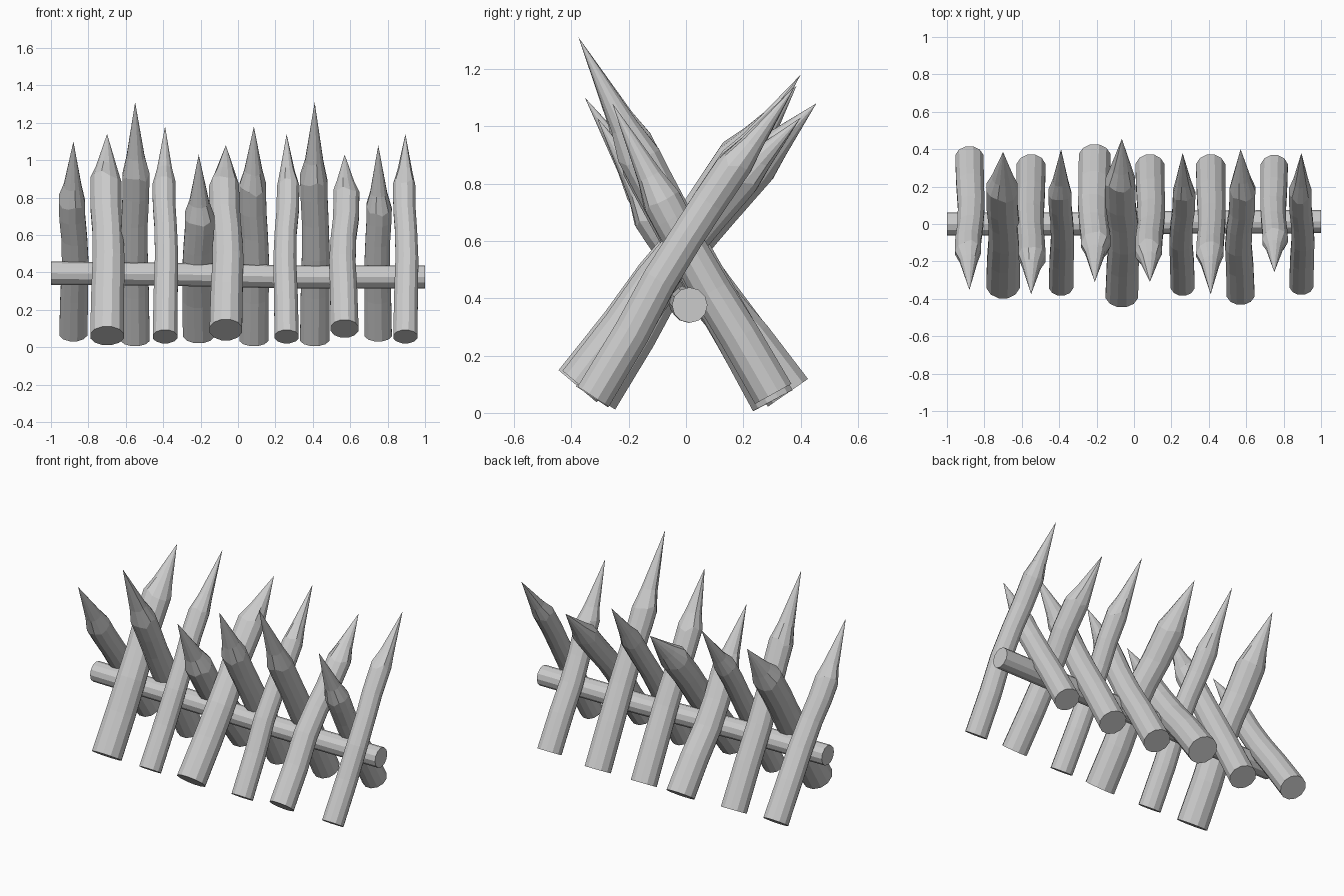
import bpy, bmesh, math, random
from mathutils import Vector

if "Cube" in bpy.data.objects:
    bpy.data.objects.remove(bpy.data.objects["Cube"])

random.seed(4)
SIDES = 12


def finish(name, bm):
    bmesh.ops.recalc_face_normals(bm, faces=bm.faces)
    me = bpy.data.meshes.new(name)
    bm.to_mesh(me)
    bm.free()
    bpy.context.collection.objects.link(bpy.data.objects.new(name, me))


def skin(name, rings, tip=None):
    """Bridge a list of rings; close with caps or a sharp tip."""
    bm = bmesh.new()
    vs = [[bm.verts.new(p) for p in ring] for ring in rings]
    bm.faces.new(vs[0][::-1])
    for a, b in zip(vs, vs[1:]):
        for i in range(SIDES):
            j = (i + 1) % SIDES
            bm.faces.new((a[i], a[j], b[j], b[i]))
    if tip is None:
        bm.faces.new(vs[-1])
    else:
        t = bm.verts.new(tip)
        for i in range(SIDES):
            bm.faces.new((vs[-1][i], vs[-1][(i + 1) % SIDES], t))
    finish(name, bm)


def stake(name, x, r, y_edge, z_low, tip_y, tip_z, shoulder, bow, sway):
    tip = Vector((x, tip_y, tip_z))
    sign = math.copysign(1, y_edge)
    # place the foot so its cut disc touches the measured outer edge and lowest point
    ang = 0.6
    for _ in range(8):
        foot = Vector((x, y_edge - sign * r * math.cos(ang), z_low + r * math.sin(ang)))
        d = tip - foot
        ang = math.atan2(abs(d.y), d.z)
    axis = d.normalized()
    side = Vector((1, 0, 0))
    depth = Vector((0, -axis.z, axis.y))
    s = shoulder
    # position along length, radius factor, depth bend, sideways bend, raggedness
    spec = [(0, 1, 0, 0, 0), (.2, .98, .3, .4, 0), (.36, .95, .9, 1, 0),
            (.5, .91, 1, .5, 0), (.61, .92, 1, -.6, 0),
            (s, .93, .9, -.8, 1), (s + .075, .62, .6, -.4, .3)]
    rag = [random.uniform(-.022, .022) for _ in range(SIDES)]
    rings = []
    for t, f, b, w, j in spec:
        c = foot + d * t + depth * bow * b + side * sway * w
        ring = []
        for i in range(SIDES):
            a = 2 * math.pi * (i + .5) / SIDES
            ring.append(c + (side * math.cos(a) + depth * math.sin(a)) * r * f
                        + axis * rag[i] * j)
        rings.append(ring)
    skin(name, rings, tip)


# x, radius, foot outer y, foot lowest z, tip y, tip z, shoulder, bow, sway
stakes = [
    (-.88, .078, .417, .03, -.353, 1.10, .70, .010, .010),
    (-.70, .093, -.40, .01, .385, 1.14, .75, .025, .008),
    (-.55, .080, .374, .005, -.375, 1.31, .70, .010, -.006),
    (-.39, .068, -.385, .02, .40, 1.18, .71, .025, .008),
    (-.21, .088, .428, .02, -.31, 1.03, .67, .030, -.008),
    (-.065, .090, -.447, .035, .455, 1.08, .76, .030, .012),
    (.085, .080, .374, .005, -.31, 1.18, .72, .015, .008),
    (.26, .067, -.385, .02, .38, 1.14, .73, .025, -.010),
    (.41, .081, .374, .005, -.375, 1.31, .68, .010, .006),
    (.57, .077, -.433, .05, .40, 1.03, .75, .030, -.012),
    (.75, .075, .37, .03, -.257, 1.08, .68, .015, -.006),
    (.895, .067, -.38, .02, .38, 1.14, .73, .030, .008),
]
for n, row in enumerate(stakes):
    stake(f"{'front' if n % 2 else 'rear'}_footed_stake_{n // 2 + 1}", *row)

# long crossbeam, slightly tilted
beam = []
for x, y, z in [(-1, 0, .396), (-.35, .0, .39), (.3, .01, .376), (1, .013, .376)]:
    beam.append([Vector((x, y + .062 * math.cos(2 * math.pi * i / SIDES),
                         z + .062 * math.sin(2 * math.pi * i / SIDES))) for i in range(SIDES)])
skin("crossbeam", beam)
